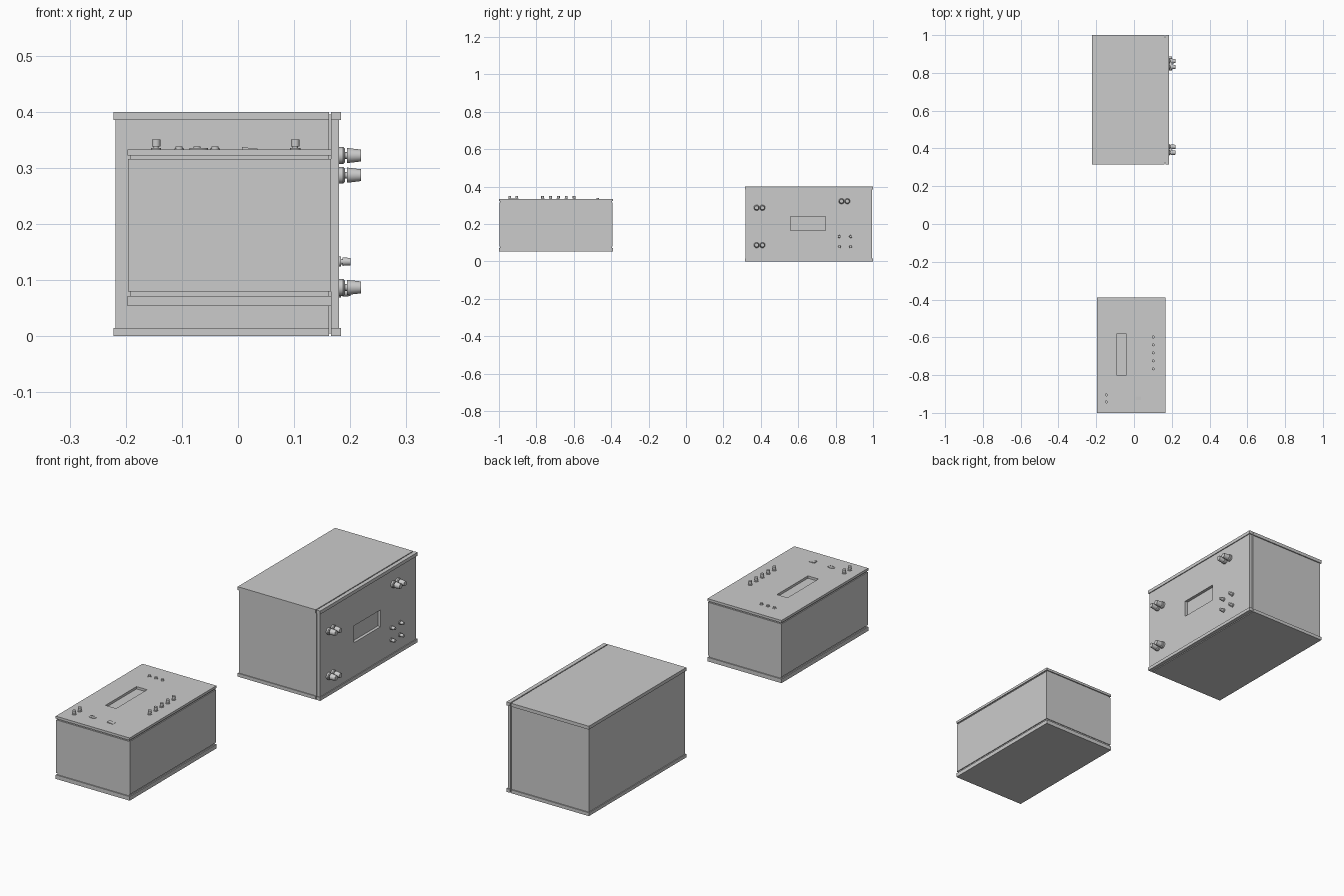
import bpy, bmesh, math
from mathutils import Matrix, Vector

if "Cube" in bpy.data.objects:
    bpy.data.objects.remove(bpy.data.objects["Cube"])


def box(name, x, y, z):
    """Axis-aligned box from (min, max) ranges."""
    bm = bmesh.new()
    size = Vector((x[1] - x[0], y[1] - y[0], z[1] - z[0]))
    mid = Vector((sum(x) / 2, sum(y) / 2, sum(z) / 2))
    bmesh.ops.create_cube(bm, size=1, matrix=Matrix.Translation(mid) @ Matrix.Diagonal((*size, 1)))
    return finish(name, bm)


def finish(name, bm):
    bmesh.ops.recalc_face_normals(bm, faces=bm.faces)
    me = bpy.data.meshes.new(name)
    bm.to_mesh(me)
    bm.free()
    ob = bpy.data.objects.new(name, me)
    bpy.context.collection.objects.link(ob)
    return ob


def turned(name, profile, loc, axis, sides=24, stretch=1.0):
    """Turned part: (radius, height) profile spun round its axis, Z or X."""
    bm = bmesh.new()
    rings = []
    for r, h in profile:
        rings.append([bm.verts.new((r * stretch * math.cos(2 * math.pi * i / sides),
                                    r * math.sin(2 * math.pi * i / sides), h)) for i in range(sides)])
    for a, b in zip(rings, rings[1:]):
        for i in range(sides):
            j = (i + 1) % sides
            bm.faces.new((a[i], a[j], b[j], b[i]))
    bm.faces.new(rings[0])
    bm.faces.new(rings[-1])
    ob = finish(name, bm)
    if axis == 'X':
        ob.rotation_euler.y = math.pi / 2
    ob.location = loc
    bpy.ops.object.select_all(action='DESELECT')
    ob.select_set(True)
    bpy.context.view_layer.objects.active = ob
    bpy.ops.object.shade_smooth_by_angle(angle=math.radians(35))
    return ob


def cut(target, x, y, z):
    """Cut a rectangular window through a panel."""
    cutter = box("window_cutter", x, y, z)
    cutter.hide_render = True
    mod = target.modifiers.new("window", 'BOOLEAN')
    mod.operation, mod.solver, mod.object = 'DIFFERENCE', 'EXACT', cutter
    bpy.context.view_layer.objects.active = target
    bpy.ops.object.modifier_apply(modifier=mod.name)
    bpy.data.objects.remove(cutter)


# Small case: base, body and top panel separated by shallow grooves
AX, AY = (-0.197, 0.167), (-1.0, -0.39)
inner_x, inner_y = (-0.192, 0.162), (-0.995, -0.395)
box("small_case_base", AX, AY, (0.054, 0.072))
box("small_case_lower_groove", inner_x, inner_y, (0.071, 0.081))
box("small_case_body", (-0.196, 0.166), (-0.998, -0.392), (0.08, 0.316))
box("small_case_upper_groove", inner_x, inner_y, (0.315, 0.3225))
panel = box("small_case_panel", AX, AY, (0.322, 0.333))
cut(panel, (-0.092, -0.04), (-0.80, -0.582), (0.3, 0.36))

# Small case controls: push buttons and sockets
button = [(0.009, 0), (0.009, 0.003), (0.0045, 0.003), (0.0045, 0.006), (0.0075, 0.006), (0.0075, 0.018)]
spots = [(0.102, -0.598 - 0.0422 * i) for i in range(5)] + [(-0.146, -0.905), (-0.146, -0.942)]
for x, y in spots:
    turned("button", button, (x, y, 0.3325), 'Z')
for x in (-0.105, -0.073, -0.041):
    turned("indicator", [(0.0085, 0), (0.0085, 0.002), (0.0065, 0.002), (0.0065, 0.006)],
           (x, -0.472, 0.3325), 'Z')
turned("oval_socket", [(0.011, 0), (0.011, 0.0025), (0.008, 0.0025), (0.008, 0.001)],
       (-0.07, -0.922, 0.3325), 'Z', stretch=1.5)

# Rocker switch: wedge leaning towards one side
rocker = box("rocker_switch", (0.007, 0.036), (-0.932, -0.912), (0.332, 0.337))
for v in rocker.data.vertices:
    if v.co.z > 0.335 and v.co.x > 0.02:
        v.co.z = 0.334

# Large case: body and front panel with a groove between them
box("large_case_body", (-0.218, 0.162), (0.319, 0.995), (0.013, 0.387))
box("large_case_groove", (0.16, 0.1665), (0.324, 0.99), (0.005, 0.395))
front = box("large_case_panel", (0.166, 0.18), (0.319, 0.995), (0.013, 0.387))
cut(front, (0.15, 0.2), (0.56, 0.745), (0.165, 0.24))
for side, z in (("bottom", (0.0, 0.015)), ("top", (0.385, 0.4))):
    box(side + "_plate", (-0.222, 0.162), (0.315, 1.0), z)
    box(side + "_panel_lip", (0.166, 0.184), (0.315, 1.0), z)

# Binding posts in pairs: collar, neck and tapered grip
post = [(0.015, 0), (0.015, 0.008), (0.012, 0.011), (0.006, 0.011), (0.006, 0.015),
        (0.0135, 0.015), (0.0105, 0.040)]
for y, z in ((0.393, 0.287), (0.393, 0.087), (0.847, 0.322)):
    for dy in (-0.0155, 0.0155):
        turned("binding_post", post, (0.1795, y + dy, z), 'X')

# Four small knobs
knob = [(0.009, 0), (0.009, 0.004), (0.005, 0.004), (0.005, 0.007), (0.0075, 0.007), (0.0065, 0.021)]
for y in (0.82, 0.88):
    for z in (0.078, 0.133):
        turned("small_knob", knob, (0.1795, y, z), 'X')
